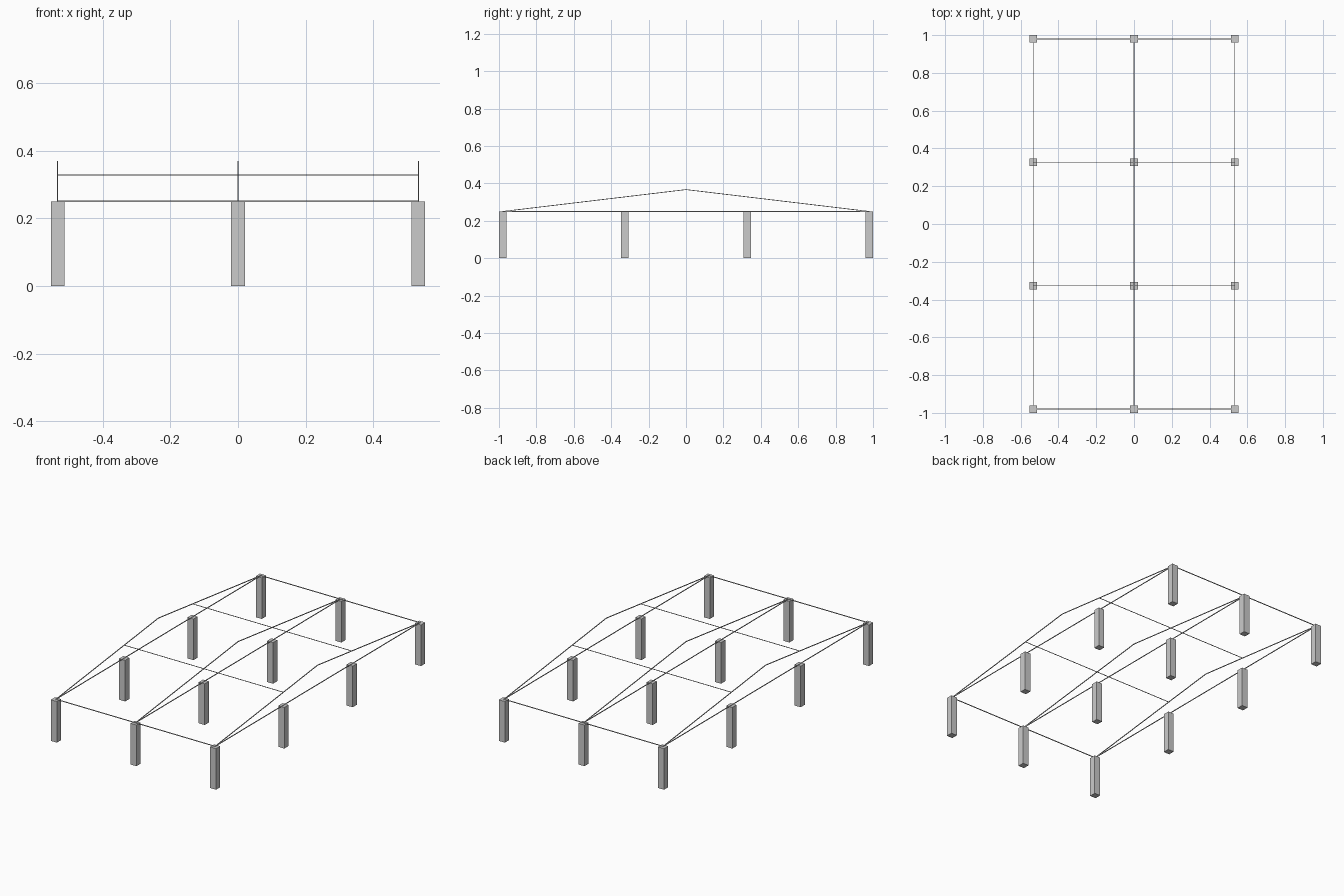
import bpy
from mathutils import Vector

if "Cube" in bpy.data.objects:
    bpy.data.objects.remove(bpy.data.objects["Cube"])

XS = (-0.533, 0.0, 0.533)
YS = (-0.98, -0.327, 0.327, 0.98)
COL_W, COL_H = 0.04, 0.249
APEX = 0.367
CHORD_Z = 0.25
T = 0.004


def box(name, loc, size):
    bpy.ops.mesh.primitive_cube_add(size=1, location=loc)
    o = bpy.context.object
    o.name = name
    o.scale = size
    return o


def bar(name, a, b, t=T):
    """Thin square bar running from a to b."""
    a, b = Vector(a), Vector(b)
    d = b - a
    o = box(name, (a + b) / 2, (t, d.length, t))
    o.rotation_euler = d.to_track_quat('Y', 'Z').to_euler()
    return o


# Square columns on a 3 x 4 grid
for x in XS:
    for y in YS:
        box("column", (x, y, COL_H / 2), (COL_W, COL_W, COL_H))

# Trusses: bottom chord and two sloping rafters over each column row
for x in XS:
    bar("bottom_chord", (x, YS[0], CHORD_Z), (x, YS[-1], CHORD_Z))
    for y in (YS[0], YS[-1]):
        bar("rafter", (x, y, CHORD_Z), (x, 0, APEX))

# Eave beams at both ends
for y in (YS[0], YS[-1]):
    bar("eave_beam", (XS[0], y, CHORD_Z), (XS[-1], y, CHORD_Z))

# Purlins crossing the rafters above the inner columns
for y in YS[1:3]:
    z = CHORD_Z + (APEX - CHORD_Z) * (1 - abs(y) / YS[-1])
    bar("purlin", (XS[0], y, z), (XS[-1], y, z), 0.003)
